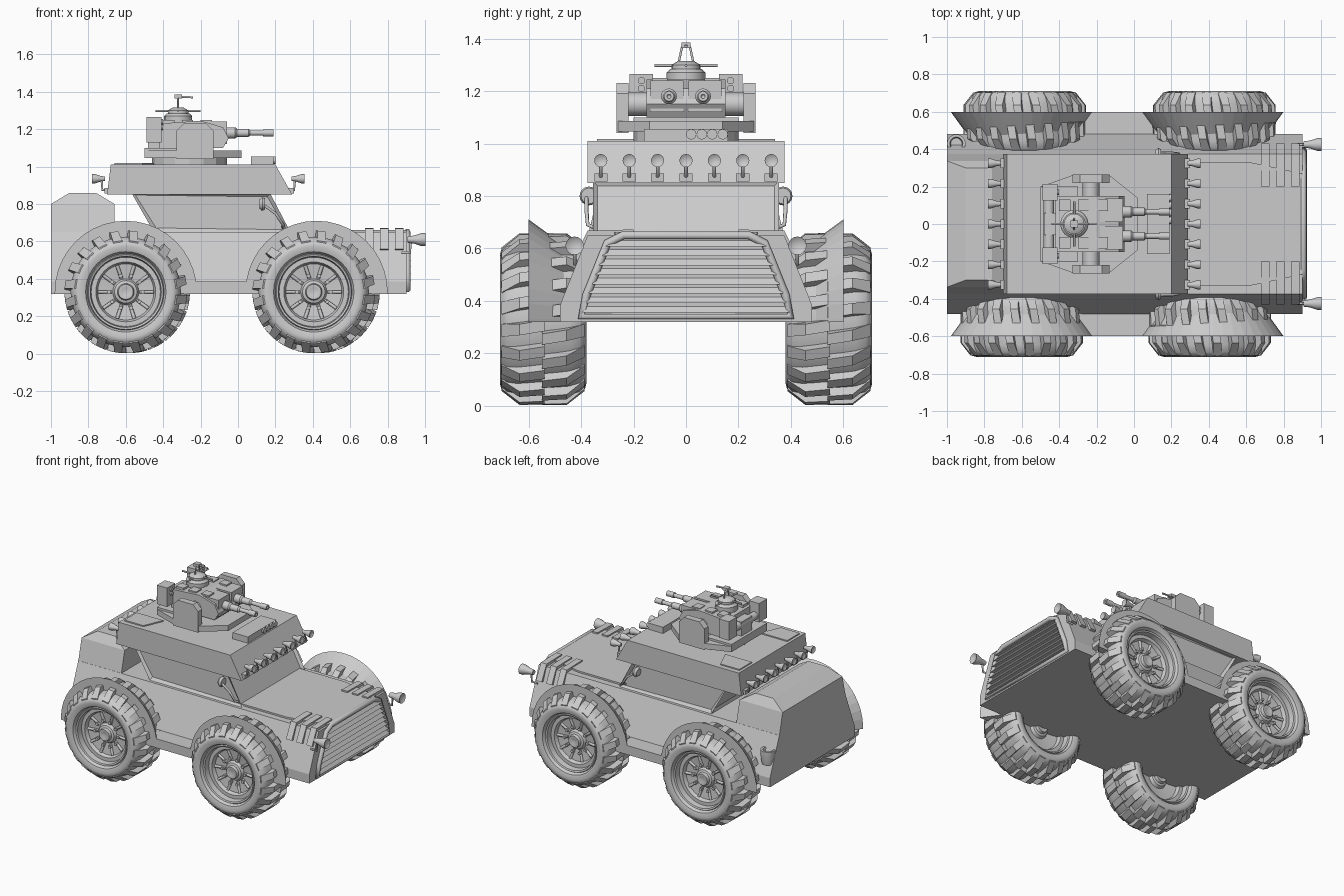
import bpy, bmesh, math
from mathutils import Matrix, Vector

if "Cube" in bpy.data.objects:
    bpy.data.objects.remove(bpy.data.objects["Cube"])

def finish(name, bm, smooth=False):
    bmesh.ops.recalc_face_normals(bm, faces=bm.faces)
    me = bpy.data.meshes.new(name)
    bm.to_mesh(me)
    bm.free()
    ob = bpy.data.objects.new(name, me)
    bpy.context.collection.objects.link(ob)
    if smooth:
        bpy.ops.object.select_all(action='DESELECT')
        ob.select_set(True)
        bpy.context.view_layer.objects.active = ob
        bpy.ops.object.shade_smooth_by_angle(angle=math.radians(35))
    return ob

PLACE = {'x': lambda p, t: (t, p[0], p[1]), 'y': lambda p, t: (p[0], t, p[1]), 'z': lambda p, t: (p[0], p[1], t)}

def prism(name, pts, axis, a, b, pts2=None, inset=None):
    """Loft an outline from a to b along an axis; optionally recess the faces that `inset` picks."""
    bm = bmesh.new()
    A = [bm.verts.new(PLACE[axis](p, a)) for p in pts]
    B = [bm.verts.new(PLACE[axis](p, b)) for p in (pts2 or pts)]
    n = len(pts)
    bm.faces.new(A)
    bm.faces.new(B)
    for i in range(n):
        bm.faces.new((A[i], A[(i + 1) % n], B[(i + 1) % n], B[i]))
    bmesh.ops.recalc_face_normals(bm, faces=bm.faces)
    if inset:
        fs = [f for f in bm.faces if inset(f.normal)]
        bmesh.ops.inset_individual(bm, faces=fs, thickness=0.025, depth=-0.015)
    return finish(name, bm)

def box(name, x0, x1, y0, y1, z0, z1):
    return prism(name, [(x0, y0), (x1, y0), (x1, y1), (x0, y1)], 'z', z0, z1)

def lathe(name, prof, d, loc=(0, 0, 0), seg=16):
    """Turn a (distance, radius) profile about direction d."""
    bm = bmesh.new()
    vs = [bm.verts.new((r, 0, t)) for t, r in prof]
    es = [bm.edges.new(e) for e in zip(vs, vs[1:])]
    bmesh.ops.spin(bm, geom=vs + es, axis=(0, 0, 1), cent=(0, 0, 0), angle=2 * math.pi, steps=seg)
    bmesh.ops.remove_doubles(bm, verts=bm.verts, dist=1e-4)
    M = Matrix.Translation(loc) @ Vector((0, 0, 1)).rotation_difference(Vector(d)).to_matrix().to_4x4()
    bm.transform(M)
    return finish(name, bm, True)

def cyl(name, r, h, d, loc, seg=12):
    return lathe(name, [(0, 0), (0, r), (h, r), (h, 0)], d, loc, seg)

def tube(name, pts, r, cyclic=False):
    cu = bpy.data.curves.new(name, 'CURVE')
    cu.dimensions = '3D'
    cu.bevel_depth, cu.bevel_resolution, cu.use_fill_caps = r, 1, True
    sp = cu.splines.new('POLY')
    sp.points.add(len(pts) - 1)
    for p, q in zip(sp.points, pts):
        p.co = (*q, 1)
    sp.use_cyclic_u = cyclic
    ob = bpy.data.objects.new(name, cu)
    bpy.context.collection.objects.link(ob)
    return ob

# Hull, rear engine box
prism('hull', [(-.48, .32), (.48, .32), (.48, .385), (.375, .65), (-.375, .65), (-.48, .385)], 'x', -1, .9)
prism('hood_panel', [(.25, -.33), (.62, -.33), (.9, -.27), (.9, .27), (.62, .33), (.25, .33)], 'z', .645, .662)
bx = [(-1, -.375), (-.66, -.375), (-.66, .375), (-1, .375)]
bx2 = [(x, y * .9) for x, y in bx]
prism('rear_box', bx, 'z', .645, .8, bx2)
prism('rear_box_lid', bx2, 'z', .8, .86, [(-.9, -.3), (-.76, -.3), (-.76, .3), (-.9, .3)])
lathe('exhaust', [(-.06, 0), (-.06, .04), (0, .05), (.04, .05), (.04, .035), (.01, .03), (.01, 0)], (0, 0, 1), (-.95, .43, .52))

# Cabin with recessed windows, overhanging roof
prism('cabin', [(-.45, .65), (.28, .65), (.17, .86), (-.57, .86)], 'y', -.355, .355, None,
      lambda n: abs(n.z) < .8)
prism('roof', [(-.70, .85), (.29, .85), (.2, 1.01), (-.68, 1.01)], 'y', -.375, .375)

# Fenders, sills, wheels
def arch(cx, r):
    pts = [(cx + r * math.cos(math.pi * i / 20), .33 + r * math.sin(math.pi * i / 20)) for i in range(21)]
    return pts + [(cx - r, .32), (cx + r, .32)]

for s in (-1, 1):
    for cx in (-.60, .42):
        prism('fender', arch(cx, .38), 'y', s * .6, s * .40, arch(cx, .235))
    box('sill', -.3, .1, min(s * .4, s * .6), max(s * .4, s * .6), .32, .385)

half = [(.10, .295), (.14, .285), (.16, .265), (.165, .245), (.155, .215), (.125, .2)]
parts = [lathe('tyre', [(-a, r) for a, r in half[::-1]] + half, (0, 1, 0), seg=40)]
rim = [(.125, .21), (.142, .2), (.138, .19), (.10, .185), (.10, .16), (.075, .15), (.065, .07),
       (.085, .06), (.09, .045), (.11, .04), (.11, .02), (.10, 0)]
parts += [lathe('rim', rim, (0, s, 0), seg=40) for s in (-1, 1)]

bm = bmesh.new()                       # chevron tread lugs
N = 20
sec = [(-.005, .28), (-.005, .328), (.09, .328), (.158, .275), (.155, .25), (.10, .27)]
for i in range(N):
    for s in (-1, 1):
        base = 2 * math.pi * (i + (.25 if s > 0 else -.25)) / N
        rings = []
        for e in (-1, 1):
            ring = []
            for y, r in sec:
                a = base + s * y * .5 + e * (.065 if r > .3 else .09)
                ring.append(bm.verts.new((r * math.cos(a), s * y, r * math.sin(a))))
            rings.append(ring)
            bm.faces.new(ring)
        for j in range(6):
            k = (j + 1) % 6
            bm.faces.new((rings[0][j], rings[0][k], rings[1][k], rings[1][j]))
parts.append(finish('tread', bm))
for i in range(10):                    # wheel bolts and spokes
    a = 2 * math.pi * i / 10
    c, d = math.cos(a), math.sin(a)
    parts.append(cyl('wheel_bolt', .011, .03, (0, 1, 0), (.09 * c, .06, .09 * d), 6))
    parts.append(tube('wheel_spoke', [(.075 * c, .068, .075 * d), (.15 * c, .08, .15 * d)], .01))
first = True
for s, cx in ((-1, -.60), (-1, .405), (1, -.585), (1, .43)):
    M = Matrix.Translation((cx, s * .545, .33)) @ Matrix.Rotation(0 if s > 0 else math.pi, 4, 'Z')
    for p in parts:
        q = p if first else p.copy()
        if not first:
            bpy.context.collection.objects.link(q)
        q.matrix_world = M
    first = False

# Front grille: frame and slats
tube('grille_frame', [(.905, y, z) for y, z in ((-.40, .34), (-.38, .42), (-.3, .62), (-.24, .65), (.24, .65),
                                               (.3, .62), (.38, .42), (.40, .34))], .018, True)
for i in range(8):
    z = .355 + i * .036
    w = .40 - (z - .34) * .35
    prism('grille_slat', [(.89, z), (.925, z), (.905, z + .024), (.89, z + .024)], 'y', -w, w)

# Hood louvres draped over the hull edge
for s in (-1, 1):
    for x in (.68, .76, .84):
        prism('hood_louvre', [(s * .2, .64), (s * .2, .672), (s * .375, .668), (s * .43, .56), (s * .40, .55)],
              'x', x, x + .045)

# Headlights and roof spotlights
def lamp(name, x, y, z, d, k, drop):
    lathe(name, [(0, 0), (0, .012 * k), (.025 * k, .015 * k), (.055 * k, .025 * k), (.07 * k, .025 * k),
                 (.066 * k, .019 * k), (.06 * k, 0)], (d, 0, 0), (x, y, z))
    tube(name + '_bracket', [(x + d * .02, y, z), (x + d * .015, y, z - drop), (x - d * .03, y, z - drop)], .007)

for s in (-1, 1):
    lamp('headlight', .905, s * .425, .61, 1, 1.4, .07)
for i in range(7):
    y = -.325 + i * .65 / 6
    for x, d in ((.285, 1), (-.71, -1)):
        lamp('spotlight', x, y, .935, d, 1, .06)
        xb = (.235, .30) if d > 0 else (-.715, -.68)
        box('spotlight_base', *xb, y - .025, y + .025, .855, .885)

# Side mirrors on curved arms
for s in (-1, 1):
    tube('mirror_arm', [(.24, s * .33, .67), (.24, s * .375, .69), (.2, s * .38, .75), (.13, s * .38, .8)], .008)
    lathe('mirror', [(-.015, 0), (-.015, .025), (0, .036), (.015, .03), (.015, 0)], (1, 0, 0), (.13, s * .37, .8))

# Roof hatches and front launcher box
for s in (-1, 1):
    prism('roof_hatch', [(-.66, s * .2), (-.45, s * .2), (-.51, s * .34), (-.66, s * .34)], 'z', 1.005, 1.018)
box('launcher_box', .07, .19, -.16, .16, 1.005, 1.055)
for i in range(4):
    cyl('launcher_tube', .02, .06, (1, 0, 0), (.14, .02 + i * .04, 1.035))

# Turret base
prism('turret_ring', [(-.26 + .2 * math.cos(i * math.pi / 8), .2 * math.sin(i * math.pi / 8)) for i in range(16)],
      'z', 1.0, 1.08)
prism('turret_plate', [(-.5, -.2), (-.33, -.26), (-.13, -.26), (.02, -.14), (.02, .14), (-.13, .26), (-.33, .26),
                       (-.5, .2)], 'z', 1.045, 1.085)
box('turret_rear_step', -.5, -.3, -.2, .2, 1.08, 1.1)

# Turret body, side armour, sensor boxes, guns
prism('turret_body', [(-.42, 1.1), (-.08, 1.1), (-.05, 1.15), (-.08, 1.21), (-.2, 1.245), (-.42, 1.23)], 'y', -.15, .15)
for s in (-1, 1):
    prism('side_armour', [(-.33, 1.04), (-.13, 1.04), (-.13, 1.19), (-.17, 1.23), (-.29, 1.23), (-.33, 1.19)],
          'y', s * .22, s * .265)
    cyl('trunnion', .045, .12, (0, s, 0), (-.23, s * .13, 1.15))
    y0, y1 = sorted((s * .125, s * .215))
    box('sensor_box', -.49, -.41, y0, y1, 1.13, 1.265)
    for z in (1.21, 1.24):
        cyl('sensor_lens', .014, .015, (1, 0, 0), (-.415, s * .17, z))
    y0, y1 = sorted((s * .01, s * .135))
    box('gun_mantlet', -.2, -.06, y0, y1, 1.12, 1.24)
    for i in range(3):
        box('top_rib', -.4 + i * .1, -.34 + i * .1, s * .1 - .03, s * .1 + .03, 1.22, 1.25)
    lathe('gun_barrel', [(0, 0), (0, .03), (.05, .03), (.06, .022), (.12, .022), (.13, .014), (.2, .014),
                         (.2, .019), (.255, .019), (.255, .008), (.23, 0)], (1, 0, 0), (-.065, s * .065, 1.18))
cyl('sensor_bar', .028, .4, (0, 1, 0), (-.455, -.2, 1.17))
box('sensor_mount', -.48, -.4, -.06, .06, 1.09, 1.2)

# Commander cupola and mast
lathe('cupola', [(0, .075), (.04, .075), (.055, .06), (.055, .055), (.07, .055), (.085, .03), (.085, 0)],
      (0, 0, 1), (-.32, 0, 1.23))
for i in range(4):
    a = i * math.pi / 2
    tube('cupola_vane', [(-.32 + r * math.cos(a), r * math.sin(a), 1.298) for r in (.03, .12)], .006)
for s in (-1, 1):
    tube('mast_leg', [(-.32, s * .03, 1.3), (-.32, s * .015, 1.37)], .005)
box('mast_head', -.34, -.3, -.018, .018, 1.365, 1.385)
tube('mast_gun', [(-.34, 0, 1.375), (-.24, 0, 1.37)], .006)
